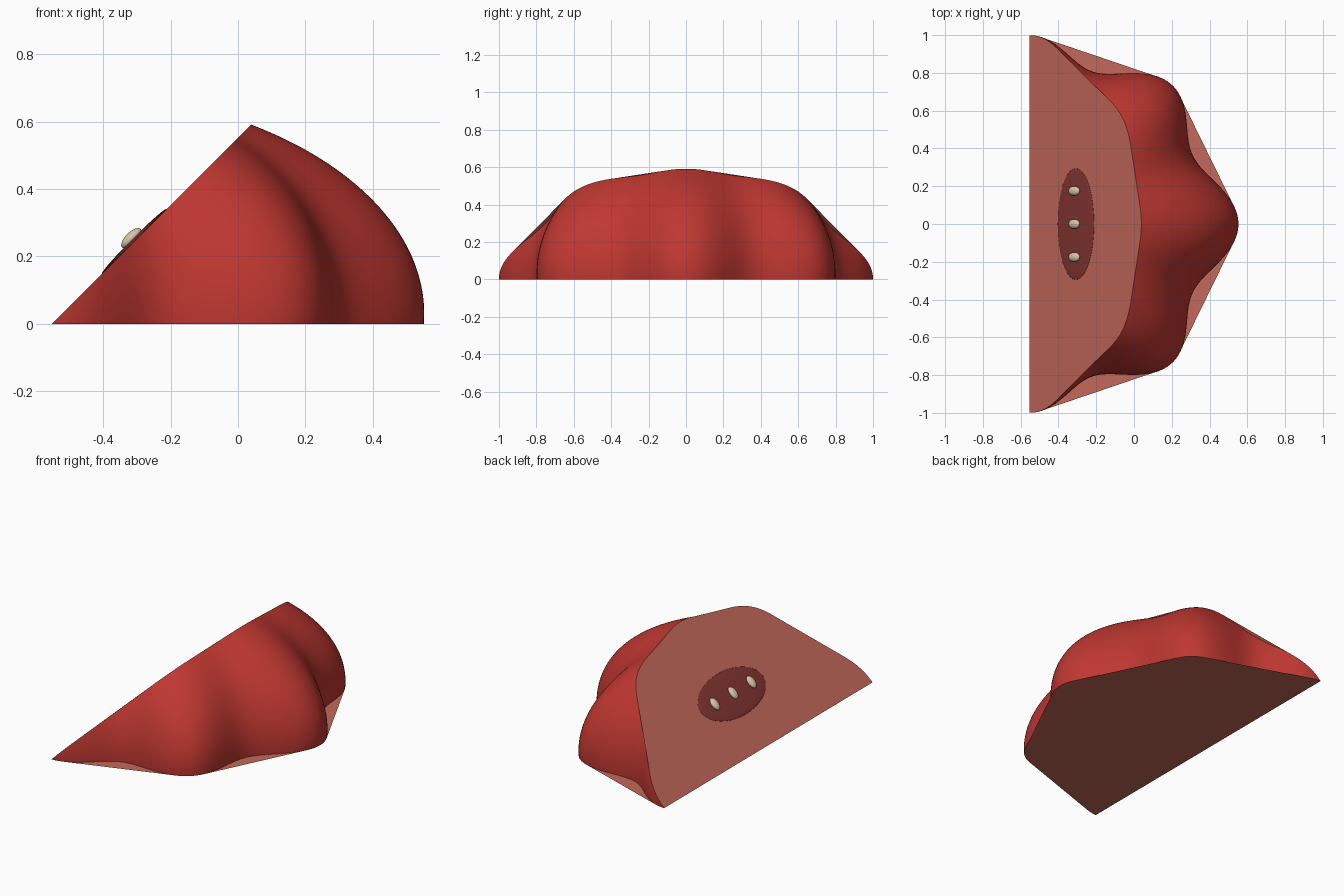
import bpy
import bmesh
from math import sin, cos, pi, radians
from mathutils import Vector
from mathutils.geometry import convex_hull_2d

cube = bpy.data.objects.get("Cube")
if cube:
    bpy.data.objects.remove(cube)

EDGE_X = -0.553                      # sharp edge where both cuts meet
SLOPE = Vector((1, 0, 1)).normalized()
CUT_NORMAL = Vector((-1, 0, 1)).normalized()


def material(name, color):
    mat = bpy.data.materials.new(name)
    mat.use_nodes = True
    mat.diffuse_color = (*color, 1)
    mat.node_tree.nodes["Principled BSDF"].inputs["Base Color"].default_value = (*color, 1)
    return mat


SKIN = material("red skin", (0.52, 0.038, 0.03))
FLESH = material("pink flesh", (0.55, 0.14, 0.10))
PULP = material("dark pulp", (0.22, 0.034, 0.03))
SEED = material("cream seed", (0.66, 0.56, 0.38))


def finish(name, bm, mat, smooth=False):
    mesh = bpy.data.meshes.new(name)
    bm.to_mesh(mesh)
    bm.free()
    mesh.materials.append(mat)
    for poly in mesh.polygons:
        poly.use_smooth = smooth
    obj = bpy.data.objects.new(name, mesh)
    bpy.context.collection.objects.link(obj)
    return obj


def surface_point(phi, lat):
    """Flattened fruit whose eight lobes fade toward the top."""
    radius = 1 + 0.106 * cos(phi) ** 2
    radius *= 1 - 0.07 * cos(lat) * (1 - cos(8 * phi))
    rho = radius * cos(lat)
    return Vector((EDGE_X + rho * cos(phi), rho * sin(phi), 0.03 + 0.665 * sin(lat)))


# Lobed skin, trimmed by the ground and by the sloping cut
STEPS, RINGS = 160, 60
bm = bmesh.new()
rows = []
for j in range(RINGS + 1):
    lat = radians(-6 + 90 * j / RINGS)
    rows.append([bm.verts.new(surface_point(radians(-100 + 200 * i / STEPS), lat))
                 for i in range(STEPS + 1)])
for low, high in zip(rows, rows[1:]):
    for i in range(STEPS):
        bm.faces.new((low[i], low[i + 1], high[i + 1], high[i]))

corner = Vector((EDGE_X, 0, 0))
outlines = []
for normal in (Vector((0, 0, -1)), CUT_NORMAL):
    bmesh.ops.bisect_plane(bm, geom=bm.verts[:] + bm.edges[:] + bm.faces[:], dist=1e-6,
                           plane_co=corner, plane_no=normal, clear_outer=True)
for normal in (Vector((0, 0, -1)), CUT_NORMAL):
    outlines.append([v.co.copy() for v in bm.verts if abs((v.co - corner).dot(normal)) < 1e-4])
finish("skin", bm, SKIN, smooth=True)


# Flat flesh faces closing both cuts with a convex outline
def cap(name, points, along, normal):
    flat = [Vector(((p - corner).dot(along), p.y)) for p in points]
    bm = bmesh.new()
    ring = [bm.verts.new(corner + along * flat[i].x + Vector((0, flat[i].y, 0)))
            for i in convex_hull_2d(flat)]
    face = bm.faces.new(ring)
    face.normal_update()
    if face.normal.dot(normal) < 0:
        face.normal_flip()
    finish(name, bm, FLESH)


cap("bottom_flesh", outlines[0], Vector((1, 0, 0)), Vector((0, 0, -1)))
cap("sloping_flesh", outlines[1], SLOPE, CUT_NORMAL)


# Pulp pocket and seeds lying on the sloping cut
def ellipsoid(name, distance, y, lift, size, mat):
    bm = bmesh.new()
    bmesh.ops.create_uvsphere(bm, u_segments=40, v_segments=20, radius=1)
    obj = finish(name, bm, mat, smooth=True)
    obj.scale = size
    obj.rotation_euler = (0, -pi / 4, 0)
    obj.location = corner + SLOPE * distance + CUT_NORMAL * lift + Vector((0, y, 0))


ellipsoid("pulp_pocket", 0.347, 0, 0, (0.136, 0.295, 0.009), PULP)
for label, y in (("right", -0.175), ("middle", 0), ("left", 0.175)):
    ellipsoid("seed_" + label, 0.347, y, 0.013, (0.039, 0.025, 0.017), SEED)
